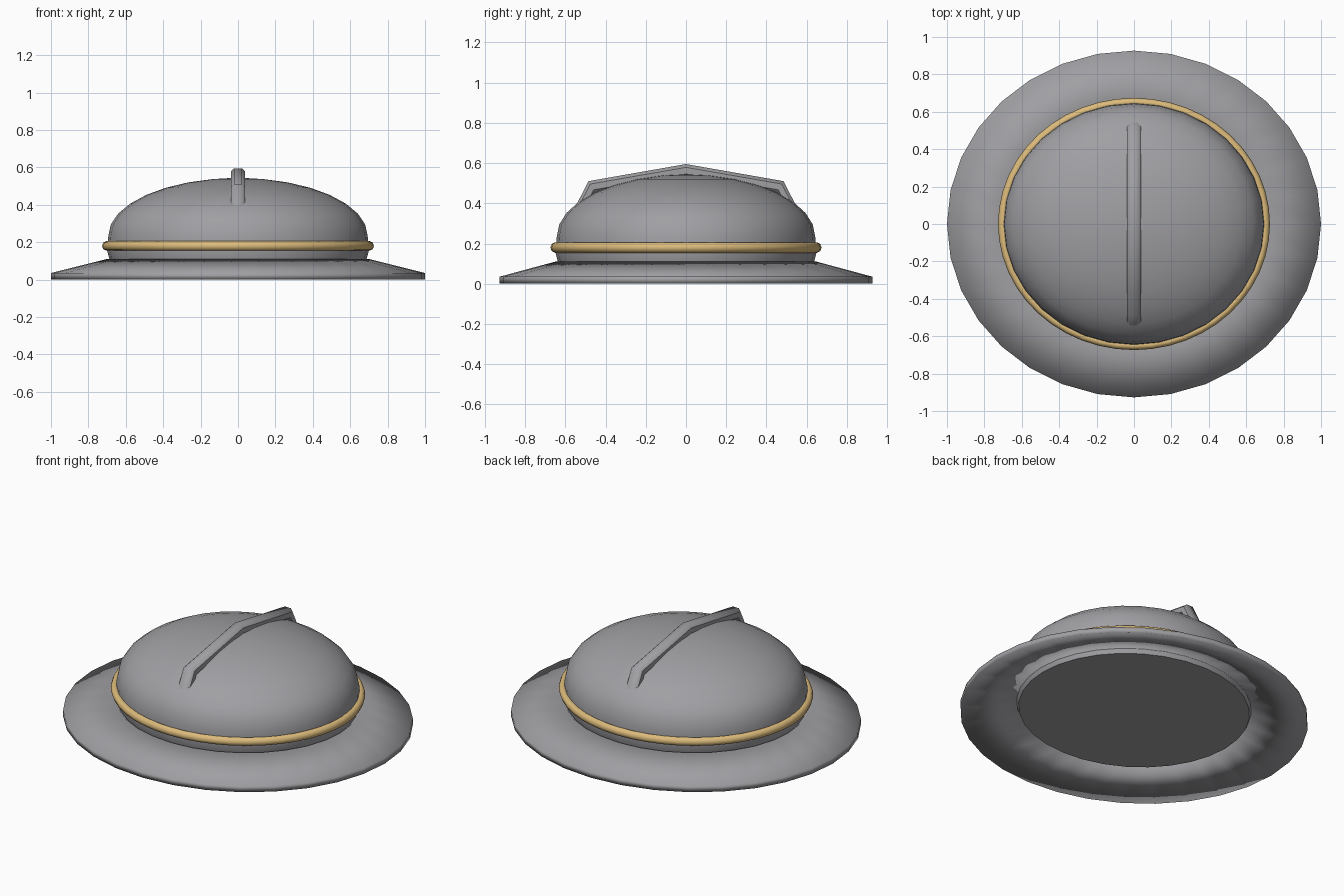
import bpy, bmesh
from math import sin, cos, pi
from mathutils import Vector

cube = bpy.data.objects.get("Cube")
if cube:
    bpy.data.objects.remove(cube)

OVAL = 0.927  # front-to-back squash of the whole hat


def material(name, rgb):
    m = bpy.data.materials.new(name)
    m.use_nodes = True
    m.diffuse_color = (*rgb, 1)
    m.node_tree.nodes["Principled BSDF"].inputs["Base Color"].default_value = (*rgb, 1)
    return m


steel = material("steel grey", (0.35, 0.35, 0.37))
gold = material("pale gold", (0.72, 0.5, 0.2))


def finish(name, bm, mat, angle=None):
    bmesh.ops.recalc_face_normals(bm, faces=bm.faces)
    me = bpy.data.meshes.new(name)
    bm.to_mesh(me)
    bm.free()
    me.materials.append(mat)
    ob = bpy.data.objects.new(name, me)
    bpy.context.collection.objects.link(ob)
    bpy.ops.object.select_all(action='DESELECT')
    ob.select_set(True)
    bpy.context.view_layer.objects.active = ob
    if angle:
        bpy.ops.object.shade_smooth_by_angle(angle=angle)
    else:
        bpy.ops.object.shade_smooth()
    return ob


def loft(bm, rings, loop=False):
    pairs = list(zip(rings, rings[1:] + rings[:1]))
    for a, b in pairs if loop else pairs[:-1]:
        n = len(a)
        for i in range(n):
            j = (i + 1) % n
            bm.faces.new((a[i], a[j], b[j], b[i]))


def oval_ring(bm, r, z, n):
    return [bm.verts.new((r * cos(2 * pi * i / n), OVAL * r * sin(2 * pi * i / n), z))
            for i in range(n)]


# Brim: sloping closed band with a thin outer edge
bm = bmesh.new()
section = [(1, 0), (1, 0.035), (0.7, 0.11), (0.66, 0.08)]
loft(bm, [oval_ring(bm, r, z, 32) for r, z in section], loop=True)
finish("brim", bm, steel)

# Dome: short flared wall, domed crown, flat closed base
bm = bmesh.new()
profile = [(0.665, 0.05), (0.685, 0.1), (0.7, 0.155)]
profile += [(0.693 * cos(a), 0.235 + 0.308 * sin(a)) for a in (k * pi / 16 for k in range(8))]
rings = [oval_ring(bm, r, z, 32) for r, z in profile]
loft(bm, rings)
bm.faces.new(rings[0])
top = bm.verts.new((0, 0, 0.545))
last = rings[-1]
for i in range(len(last)):
    bm.faces.new((last[i], last[(i + 1) % len(last)], top))
finish("dome", bm, steel, 0.8)

# Gold band round the dome
bm = bmesh.new()
tube = [(0.703 + 0.024 * cos(k * pi / 4), 0.18 + 0.026 * sin(k * pi / 4)) for k in range(8)]
loft(bm, [oval_ring(bm, r, z, 48) for r, z in tube], loop=True)
finish("band", bm, gold)

# Crest: bent bar over the crown, given by outer and inner edge points
half = [((0.642, 0.17), (0.59, 0.17)), ((0.605, 0.275), (0.55, 0.255)),
        ((0.485, 0.51), (0.45, 0.453))]
path = [((-o[0], o[1]), (-i[0], i[1])) for o, i in half]
path += [((0, 0.595), (0, 0.53))] + half[::-1]
widths = [0.03, 0.037, 0.038, 0.037, 0.038, 0.037, 0.03]
bm = bmesh.new()
rings = []
for (o, i), w in zip(path, widths):
    outer, inner = Vector((0, *o)), Vector((0, *i))
    ring = []
    for side, depth in ((-0.55, 0), (0.55, 0), (1, 0.25), (1, 0.75),
                        (0.55, 1), (-0.55, 1), (-1, 0.75), (-1, 0.25)):
        ring.append(bm.verts.new(outer.lerp(inner, depth) + Vector((side * w, 0, 0))))
    rings.append(ring)
loft(bm, rings)
for end in (rings[0], rings[-1]):
    bm.faces.new(end)
finish("crest", bm, steel, 0.8)
